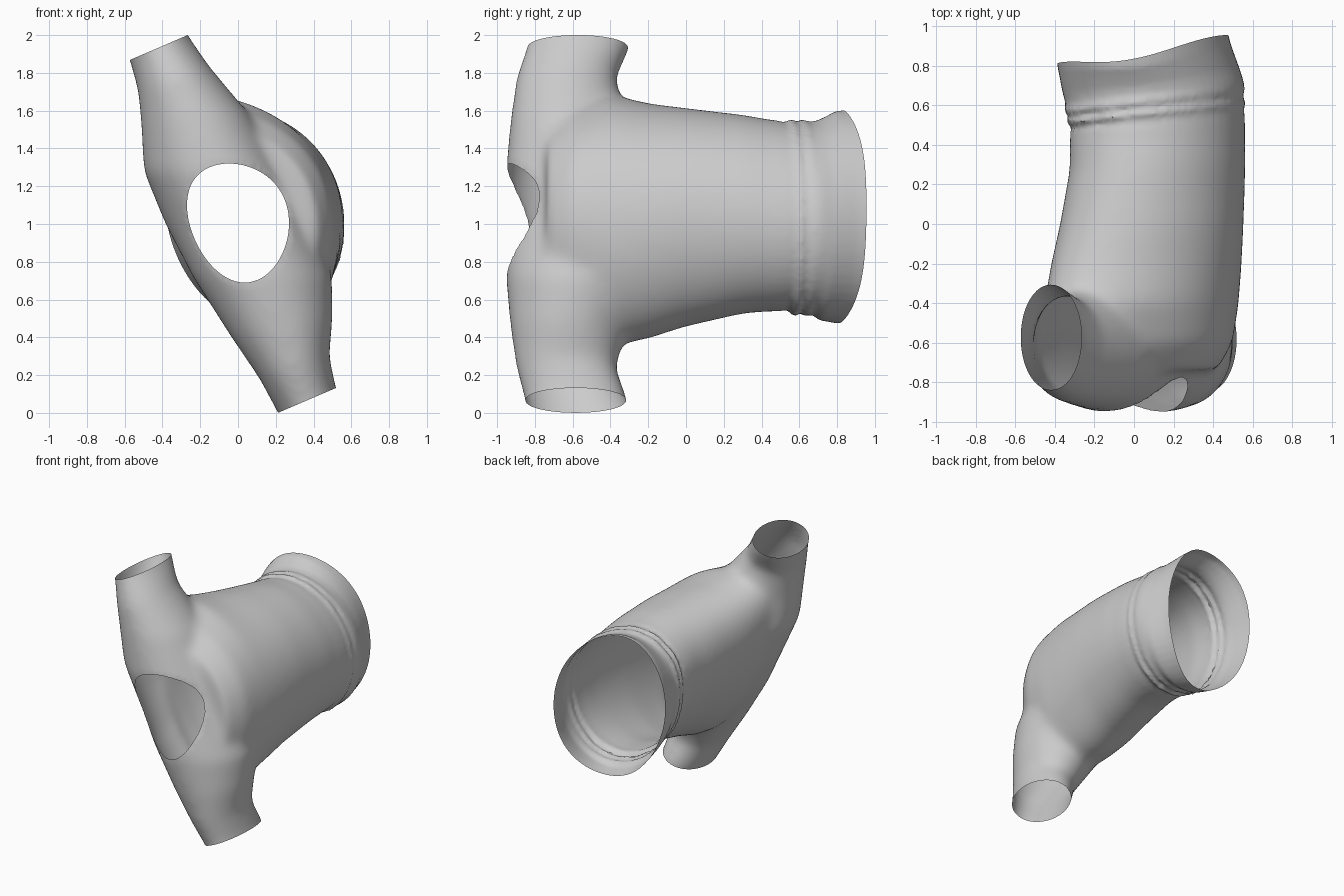
import bpy, bmesh, math
from mathutils import Vector

if "Cube" in bpy.data.objects:
    bpy.data.objects.remove(bpy.data.objects["Cube"])

N = 56
bm = bmesh.new()


def loft(rings):
    """Closed solid through a list of equal-length point rings."""
    vs = [[bm.verts.new(p) for p in r] for r in rings]
    for a, b in zip(vs, vs[1:]):
        for i in range(N):
            j = (i + 1) % N
            bm.faces.new((a[i], a[j], b[j], b[i]))
    bm.faces.new(vs[0][::-1])
    bm.faces.new(vs[-1])


def yoke_ring(cx, cz, a, yc, yh, slope):
    u = Vector((1, 0, slope)).normalized()
    c = Vector((cx, yc, cz))
    return [c + u * a * math.cos(t) + Vector((0, yh * math.sin(t), 0))
            for t in (2 * math.pi * i / N for i in range(N))]


def body_ring(y, x0, x1, z0, z1, rho_left, rho_right):
    cx, X, cz, Z = (x0 + x1) / 2, (x1 - x0) / 2, (z0 + z1) / 2, (z1 - z0) / 2
    pts = []
    for i in range(N):
        t = 2 * math.pi * i / N
        c, s = math.cos(t), math.sin(t)
        rho = rho_left + (rho_right - rho_left) * (c + 1) / 2
        x = cx + X * c
        z = cz + Z * (rho * c + math.sqrt(1 - rho * rho) * s)
        w = min(max((y - 0.1) / 0.6, 0), 1)      # hem slants towards one side
        pts.append(Vector((x, y + w * 0.14 * (x - 0.08), z)))
    return pts


# Sleeves and shoulder yoke, swept from the upper cuff to the lower cuff
loft([yoke_ring(*s) for s in (
    (-.47, 2.05, .16, -.55, .27, .43),
    (-.42, 1.935, .168, -.57, .275, .43),
    (-.34, 1.77, .20, -.635, .265, .35),
    (-.23, 1.55, .285, -.62, .31, .15),
    (-.13, 1.28, .37, -.57, .385, 0),
    (0, 1.0, .385, -.52, .43, 0),
    (.13, .72, .37, -.57, .385, 0),
    (.23, .45, .275, -.62, .31, .15),
    (.30, .24, .195, -.635, .265, .35),
    (.365, .065, .168, -.58, .275, .43),
    (.415, -.05, .16, -.57, .27, .43))])

# Trunk, with gathered folds above the hem
loft([body_ring(*s) for s in (
    (-.74, -.22, .42, .57, 1.5, -.65, -.15),
    (-.6, -.40, .50, .45, 1.63, -.65, -.1),
    (-.4, -.455, .53, .35, 1.69, -.6, -.1),
    (-.2, -.42, .545, .39, 1.64, -.5, -.05),
    (0, -.375, .555, .455, 1.615, -.4, -.05),
    (.3, -.325, .565, .525, 1.58, -.28, -.1),
    (.5, -.325, .56, .54, 1.545, -.22, -.12),
    (.535, -.31, .555, .545, 1.535, -.2, -.12),
    (.56, -.35, .565, .505, 1.56, -.2, -.12),
    (.59, -.32, .55, .535, 1.535, -.2, -.12),
    (.62, -.355, .56, .51, 1.555, -.2, -.12),
    (.66, -.345, .555, .52, 1.54, -.2, -.12),
    (.72, -.36, .535, .49, 1.55, -.18, -.12),
    (.85, -.385, .49, .475, 1.595, -.18, -.12),
    (1.1, -.42, .43, .46, 1.63, -.18, -.12))])

bmesh.ops.recalc_face_normals(bm, faces=bm.faces)
mesh = bpy.data.meshes.new("garment")
bm.to_mesh(mesh)
bm.free()
shirt = bpy.data.objects.new("garment", mesh)
bpy.context.collection.objects.link(shirt)

# Fuse the parts into one skin
mod = shirt.modifiers.new("fuse", 'REMESH')
mod.mode = 'VOXEL'
mod.voxel_size = 0.018
bpy.context.view_layer.objects.active = shirt
shirt.select_set(True)
bpy.ops.object.modifier_apply(modifier=mod.name)

# Soften the joins, but keep the folds crisp
bm = bmesh.new()
bm.from_mesh(shirt.data)
for limit, count in ((.46, 24), (2, 1)):
    for _ in range(count):
        bmesh.ops.smooth_vert(bm, verts=[v for v in bm.verts if v.co.y < limit], factor=.5,
                              use_axis_x=True, use_axis_y=True, use_axis_z=True)

# Open the two cuffs and the hem
for co, no in (((-.42, 0, 1.934), (-.395, 0, .92)),
               ((.365, 0, .066), (.395, 0, -.92)),
               ((.05, .882, 1.0), (-.17, 1, -.03))):
    bmesh.ops.bisect_plane(bm, geom=bm.verts[:] + bm.edges[:] + bm.faces[:],
                           plane_co=co, plane_no=no, clear_outer=True)

# Curve the hem back at its top and bottom
for v in bm.verts:
    w = min(max((v.co.y - .65) / .2, 0), 1)
    v.co.y -= .055 * w * ((v.co.z - 1.05) / .55) ** 4


# Open the neck and pull its rim onto a slanted egg shape
def neck(v):
    x, z = v.co.x / .27, (v.co.z - 1.005) / .315
    rho = -.15 + .15 * min(max(x, -1), 1)
    return math.sqrt((x * x - 2 * rho * x * z + z * z) / (1 - rho * rho))


front = [v for v in bm.verts if v.co.y < -.5]
bmesh.ops.delete(bm, geom=[v for v in front if neck(v) < 1], context='VERTS')
rim = [v for v in bm.verts if v.is_boundary and v.co.y < -.5 and neck(v) < 1.25]
for _ in range(3):
    for v in rim:
        q = neck(v)
        v.co.x /= q
        v.co.z = 1.005 + (v.co.z - 1.005) / q
for _ in range(12):
    level = [sum(e.other_vert(v).co.y for e in v.link_edges if e.is_boundary) / 2 for v in rim]
    for v, y in zip(rim, level):
        v.co.y = (v.co.y + y) / 2
bm.to_mesh(shirt.data)
bm.free()

bpy.ops.object.shade_smooth_by_angle(angle=math.radians(40))
